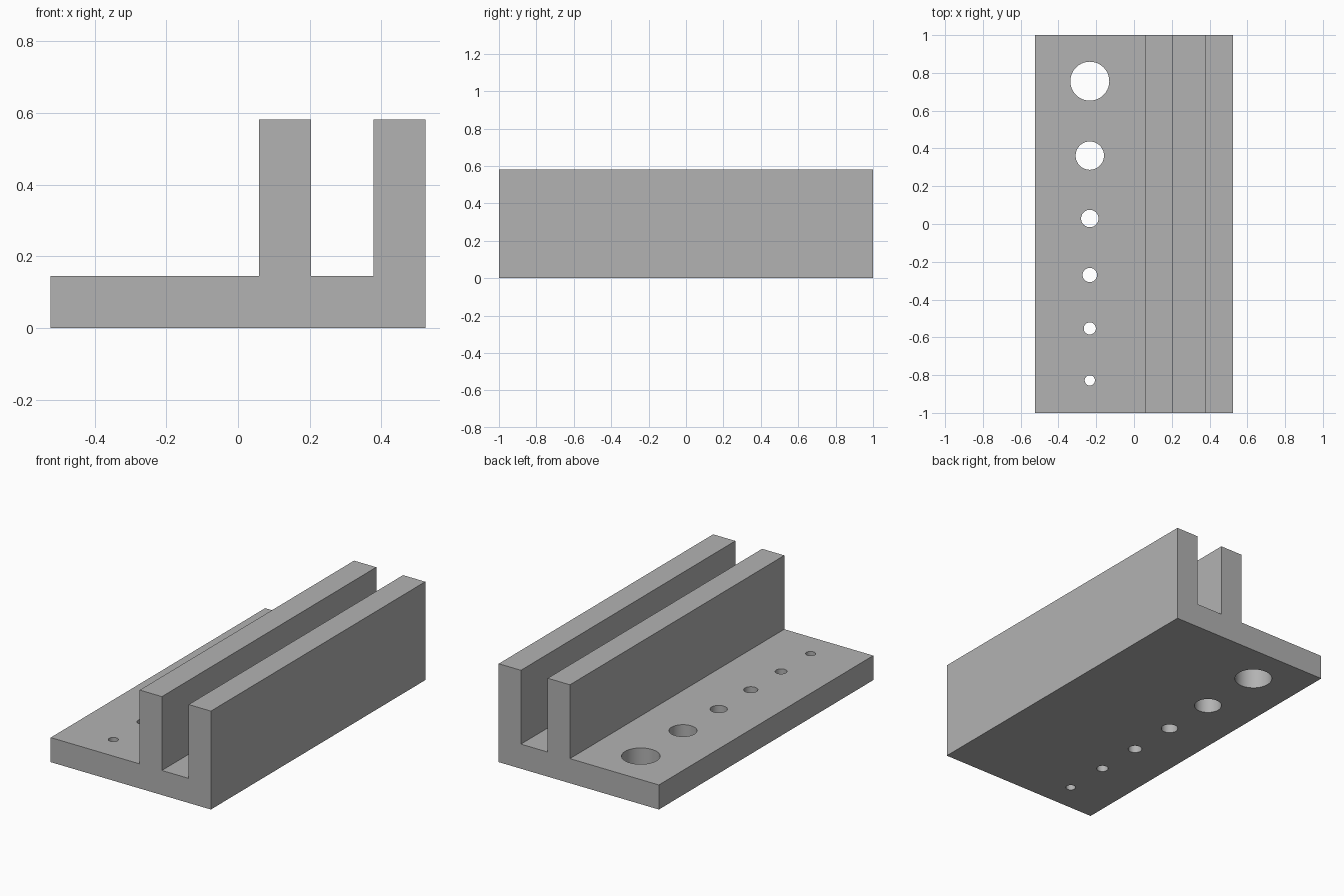
import bpy, bmesh
from mathutils import Matrix

if "Cube" in bpy.data.objects:
    bpy.data.objects.remove(bpy.data.objects["Cube"])

grey = bpy.data.materials.new("plain grey")
grey.diffuse_color = (0.448, 0.448, 0.448, 1)
grey.use_nodes = True
grey.node_tree.nodes["Principled BSDF"].inputs["Base Color"].default_value = grey.diffuse_color


def make_object(name, bm):
    bmesh.ops.recalc_face_normals(bm, faces=bm.faces)
    mesh = bpy.data.meshes.new(name)
    bm.to_mesh(mesh)
    bm.free()
    mesh.materials.append(grey)
    obj = bpy.data.objects.new(name, mesh)
    bpy.context.collection.objects.link(obj)
    return obj


# Rail block: base plate with two upright walls, extruded along y
profile = [(-0.523, 0), (0.523, 0), (0.523, 0.581), (0.378, 0.581),
           (0.378, 0.145), (0.203, 0.145), (0.203, 0.581),
           (0.058, 0.581), (0.058, 0.145), (-0.523, 0.145)]
bm = bmesh.new()
face = bm.faces.new([bm.verts.new((x, -1, z)) for x, z in profile])
ext = bmesh.ops.extrude_face_region(bm, geom=[face])
bmesh.ops.translate(bm, vec=(0, 2, 0),
                    verts=[v for v in ext["geom"] if isinstance(v, bmesh.types.BMVert)])
block = make_object("slotted_rail_block", bm)

# Row of through holes of growing size: (y, radius)
holes = [(-0.828, 0.027), (-0.553, 0.032), (-0.27, 0.038),
         (0.029, 0.046), (0.362, 0.075), (0.756, 0.103)]
bm = bmesh.new()
for y, r in holes:
    bmesh.ops.create_cone(bm, cap_ends=True, segments=64, radius1=r, radius2=r,
                          depth=0.4, matrix=Matrix.Translation((-0.234, y, 0.07)))
cutter = make_object("hole_cutter", bm)
cutter.hide_render = True

# Cut the holes, then drop the cutter
cut = block.modifiers.new("holes", 'BOOLEAN')
cut.operation = 'DIFFERENCE'
cut.solver = 'EXACT'
cut.object = cutter
bpy.context.view_layer.objects.active = block
block.select_set(True)
bpy.ops.object.modifier_apply(modifier=cut.name)
bpy.data.objects.remove(cutter)

# Smooth hole walls, crisp edges
bpy.ops.object.shade_smooth_by_angle()
